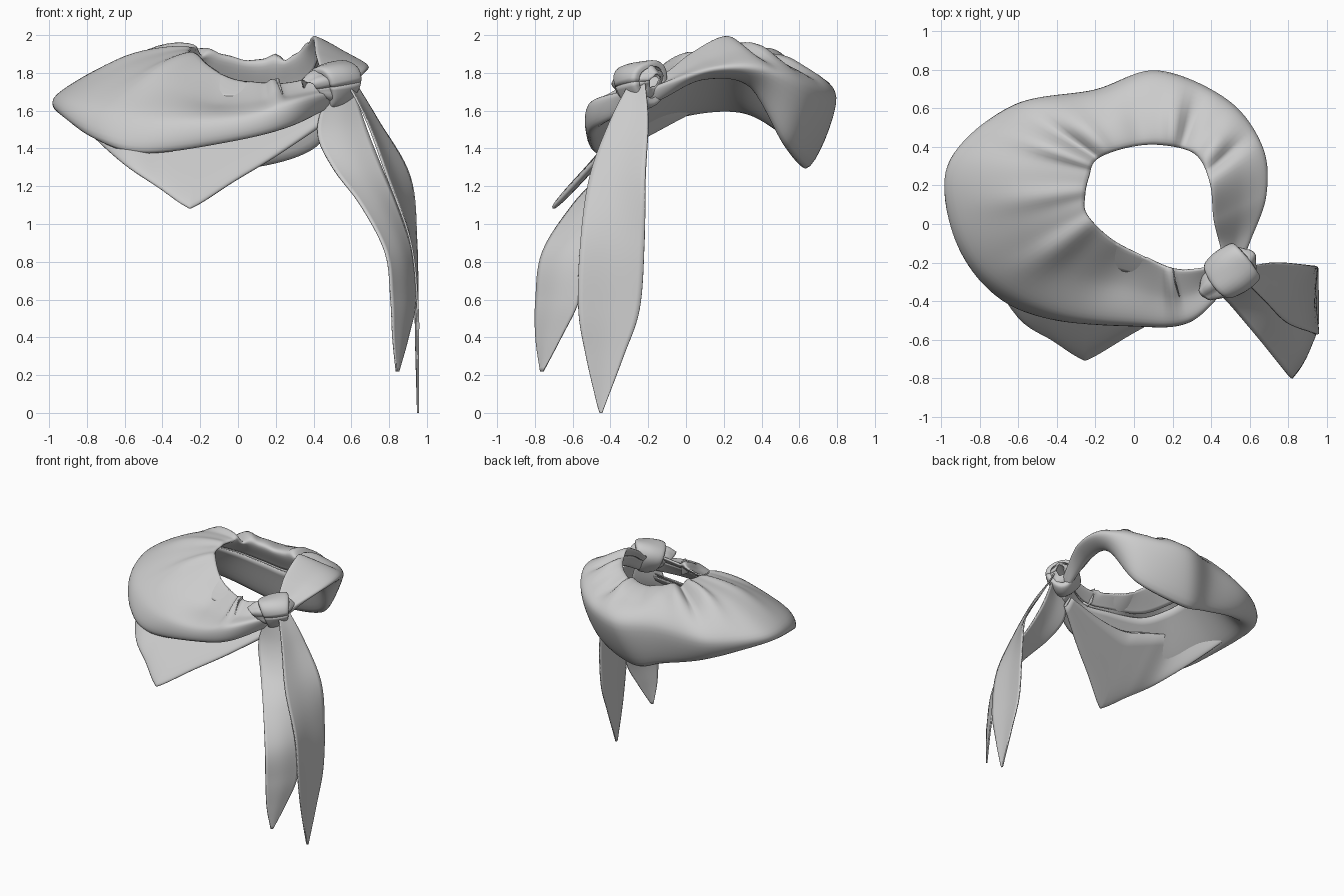
import bpy, math
from mathutils import Vector as V

if "Cube" in bpy.data.objects:
    bpy.data.objects.remove(bpy.data.objects["Cube"])


def spline(pts, n):
    """Catmull-Rom resample of a list of vectors, n steps per span."""
    p = [pts[0] * 2 - pts[1]] + list(pts) + [pts[-1] * 2 - pts[-2]]
    out = []
    for i in range(1, len(p) - 2):
        a, b, c, d = p[i - 1:i + 3]
        for k in range(n):
            t = k / n
            out.append((b * 2 + (c - a) * t + (a * 2 - b * 5 + c * 4 - d) * t * t
                        + (b * 3 - a - c * 3 + d) * t ** 3) * 0.5)
    return out + [pts[-1].copy()]


def loft(sections, nu, nv):
    """Smooth grid of points through a list of control sections."""
    rows = [spline(s, nv) for s in sections]
    cols = [spline(list(c), nu) for c in zip(*rows)]
    return [list(r) for r in zip(*cols)]


def sheet(name, grid, thick=0.012):
    """Turn a point grid into a thin smooth cloth object."""
    w = len(grid[0])
    verts = [p for r in grid for p in r]
    faces = [(i * w + j, i * w + j + 1, (i + 1) * w + j + 1, (i + 1) * w + j)
             for i in range(len(grid) - 1) for j in range(w - 1)]
    me = bpy.data.meshes.new(name)
    me.from_pydata(verts, [], faces)
    me.shade_smooth()
    ob = bpy.data.objects.new(name, me)
    bpy.context.collection.objects.link(ob)
    m = ob.modifiers.new("cloth", "SOLIDIFY")
    m.thickness, m.offset = thick, 0
    return ob


# Neck wrap: each station is inner edge, outer fold, lower fold
stations = [
    (.45, -.22, 1.78, .48, -.33, 1.69, .48, -.27, 1.62),
    (.23, -.24, 1.74, .28, -.50, 1.64, .27, -.47, 1.52),
    (.05, -.17, 1.76, .00, -.51, 1.56, .00, -.49, 1.45),
    (-.12, -.08, 1.82, -.40, -.46, 1.55, -.47, -.45, 1.38),
    (-.25, .05, 1.90, -.76, -.26, 1.61, -.70, -.33, 1.44),
    (-.26, .15, 1.92, -.92, .02, 1.67, -.87, -.04, 1.57),
    (-.24, .25, 1.93, -.93, .34, 1.68, -.85, .28, 1.60),
    (-.20, .34, 1.91, -.62, .61, 1.66, -.55, .52, 1.47),
    (-.05, .40, 1.88, -.20, .69, 1.68, -.20, .60, 1.36),
    (.13, .42, 1.86, .12, .79, 1.67, .04, .63, 1.30),
    (.32, .37, 1.90, .48, .64, 1.72, .42, .53, 1.42),
    (.40, .22, 1.99, .66, .40, 1.82, .54, .34, 1.73),
    (.42, .03, 1.90, .68, .15, 1.82, .54, .09, 1.77),
    (.45, -.10, 1.80, .60, -.08, 1.75, .53, -.12, 1.67),
    (.48, -.22, 1.76, .55, -.20, 1.70, .50, -.22, 1.62)]
sections = []
for i, s in enumerate(stations):
    inn, out, bot = V(s[:3]), V(s[3:6]), V(s[6:])
    bulge = V((0, 0, .03 - .05 * math.cos(2 * math.pi * i / 14)))
    sections.append([inn.lerp(bot, .3), inn, inn.lerp(out, .5) + bulge,
                     out, bot, bot.lerp(inn, .65)])
NU, NV = 10, 8
wrap = loft(sections, NU, NV)
# Pressed-in creases and raised pleats: station, width, height
folds = [(1.25, .12, .05), (2.5, .6, -.05), (3.7, .25, .04), (5.2, .3, .02),
         (6.6, .2, .04), (7.05, .18, -.05), (7.5, .2, .03), (8.5, .3, -.02),
         (9.3, .15, .03), (9.6, .15, -.04), (10.3, .2, .03), (10.7, .15, -.04)]
for a, row in enumerate(wrap):
    for b, p in enumerate(row):
        weight = math.exp(-((b / NV - 1.7) / .75) ** 2)
        p.z += weight * sum(h * math.exp(-((a / NU - u) / w) ** 2) for u, w, h in folds)
sheet("neck_wrap", wrap)

# Pointed flap under the front: a folded double layer in one sloping plane
lower = [(-.92, 1.65), (-.78, 1.49), (-.6, 1.33), (-.42, 1.21), (-.28, 1.115), (-.22, 1.115),
         (-.02, 1.24), (.2, 1.37), (.46, 1.54)]
upper = [(-.86, 1.67), (-.75, 1.66), (-.6, 1.64), (-.42, 1.6), (-.25, 1.56), (-.15, 1.54),
         (0, 1.54), (.2, 1.56), (.45, 1.6)]


def on_plane(x, z):
    wrap_round = .3 * (max(0, -.58 - x) / .34) ** 1.3
    return V((x, -.69 + .93 * (z - 1.1) + wrap_round, z))


off = V((0, -.73, .68)) * .012
flap = []
for lo, up in zip(lower, upper):
    a, b = on_plane(*lo), on_plane(*up)
    m = a.lerp(b, .3)
    flap.append([b + off, m + off * 1.5, a + off * .8, a - off * .8, m - off * 1.5, b - off])
sheet("front_flap", loft(flap, 6, 4), .008)


def tail(name, rows, curl):
    """Hanging end: each row is z, then xy of its two edges."""
    secs = []
    for z, ax, ay, bx, by in rows:
        a, b = V((ax, ay, z)), V((bx, by, z))
        side = (b - a).cross(V((0, 0, 1))) * curl
        secs.append([a, a.lerp(b, .5) + side, b])
    sheet(name, loft(secs, 8, 6), .01)


tail("long_tail", [(1.78, .60, -.22, .56, -.28), (1.55, .74, -.20, .68, -.40),
                   (1.25, .91, -.215, .79, -.51), (.9, .945, -.22, .915, -.56),
                   (.55, .95, -.245, .952, -.57), (.3, .952, -.33, .952, -.53),
                   (.05, .953, -.425, .953, -.472), (.0, .953, -.443, .953, -.457)], .04)
tail("short_tail", [(1.68, .46, -.30, .62, -.25), (1.48, .42, -.33, .69, -.27),
                    (1.3, .50, -.42, .76, -.32), (1.1, .65, -.60, .84, -.42),
                    (.85, .78, -.76, .92, -.52), (.6, .81, -.795, .94, -.565),
                    (.4, .82, -.795, .90, -.66), (.22, .838, -.77, .85, -.755)], .05)

# Knot: gathered core with a flared cloth band wrapped round it
centre = V((.51, -.24, 1.74))
axis = V((.75, .6, .15)).normalized()
side = axis.cross(V((0, 0, 1))).normalized()
up = side.cross(axis)


def ring(offset, r, pleat, lobes):
    pts = []
    for k in range(33):
        t = 2 * math.pi * k / 32
        q = r * (1 + pleat * math.sin(lobes * t + offset * 9))
        along = offset * (1 + .25 * math.sin(t))
        pts.append(centre + axis * along + side * q * math.cos(t) + up * q * math.sin(t))
    return pts


sheet("knot_core", loft([ring(o, r, .12, 5) for o, r in
      ((-.16, .05), (-.10, .08), (0, .09), (.08, .08), (.12, .03))], 5, 1), .008)
sheet("knot_band", loft([ring(o, r, .08, 3) for o, r in
      ((-.09, .08), (-.08, .108), (0, .122), (.08, .112), (.09, .08))], 5, 1), .01)

# Loose folded cloth edge standing up on the front of the wrap
b, t, w = V((.23, -.33, 1.65)), V((.21, -.27, 1.77)), V((.015, -.08, 0))
bow = w.cross(t - b).normalized() * .025
sheet("front_fold_edge", loft([[b - w, b + bow, b + w],
                               [t - w * .5, t, t + w * .35]], 5, 5), .006)
